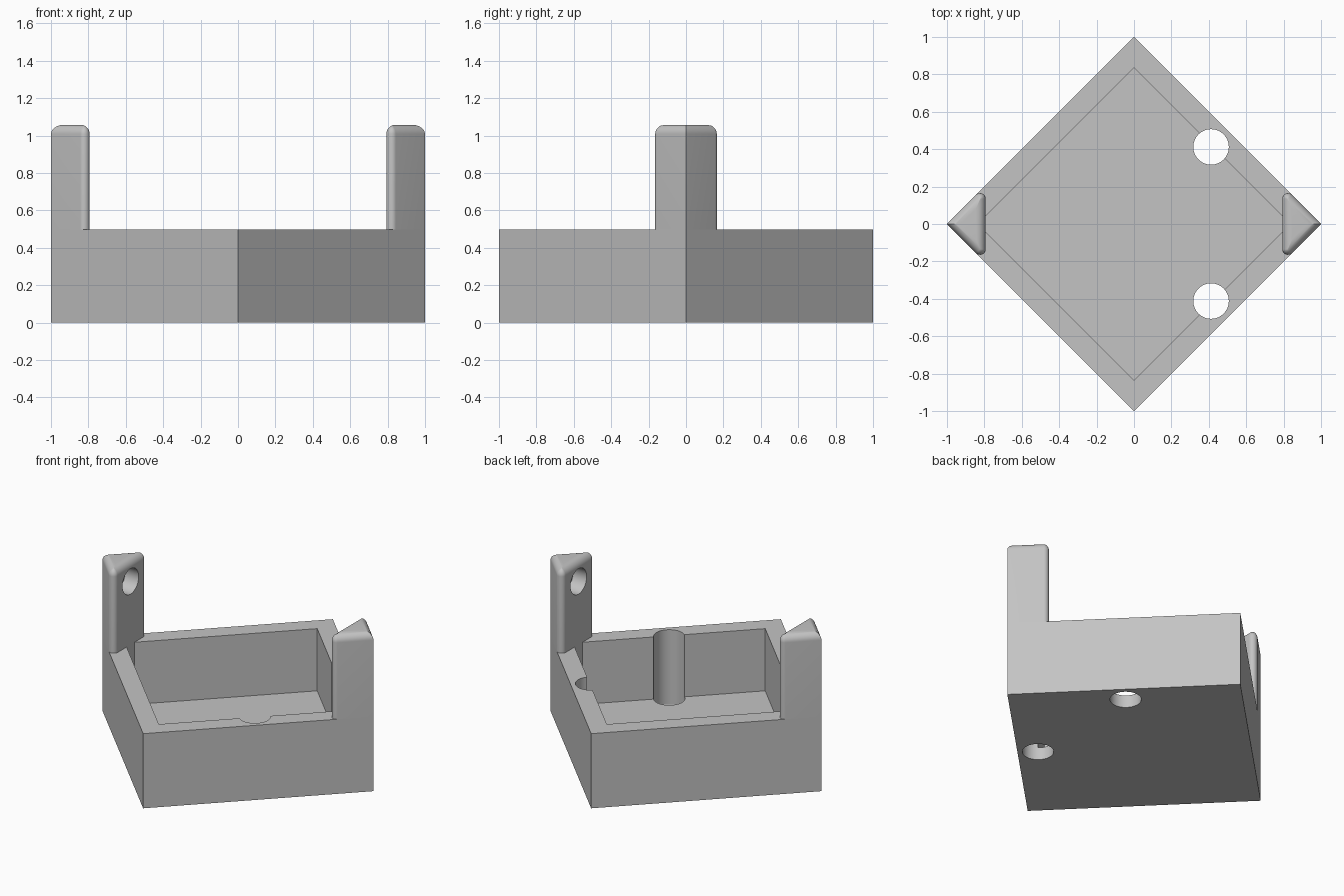
import bpy
import bmesh
from math import pi, sin, cos, tan, sqrt, radians

cube = bpy.data.objects.get("Cube")
if cube:
    bpy.data.objects.remove(cube, do_unlink=True)

RIM, FLOOR, TOP = 0.498, 0.083, 1.058    # heights
CAVITY = 0.835                           # half diagonal of the cavity
POST_X = 0.793                           # inner face of the posts
CORNER_R, TOP_R = 0.03, 0.05             # post fillets

grey = bpy.data.materials.new("grey plastic")
grey.use_nodes = True
colour = (0.55, 0.55, 0.55, 1)
grey.diffuse_color = colour
grey.node_tree.nodes["Principled BSDF"].inputs["Base Color"].default_value = colour


def loft(name, rings):
    """Closed solid through rings of equal length, listed bottom to top."""
    bm = bmesh.new()
    loops = [[bm.verts.new(p) for p in ring] for ring in rings]
    n = len(loops[0])
    for low, high in zip(loops, loops[1:]):
        for i in range(n):
            j = (i + 1) % n
            bm.faces.new((low[i], low[j], high[j], high[i]))
    bm.faces.new(loops[0][::-1])
    bm.faces.new(loops[-1])
    bmesh.ops.recalc_face_normals(bm, faces=bm.faces)
    mesh = bpy.data.meshes.new(name)
    bm.to_mesh(mesh)
    bm.free()
    mesh.materials.append(grey)
    obj = bpy.data.objects.new(name, mesh)
    bpy.context.collection.objects.link(obj)
    return obj


def prism(name, outline, z0, z1):
    return loft(name, [[(x, y, z) for x, y in outline] for z in (z0, z1)])


def circle(cx, cy, r, n=48):
    return [(cx + r * cos(2 * pi * i / n), cy + r * sin(2 * pi * i / n))
            for i in range(n)]


def cut(obj, cutter):
    """Subtract the cutter, then discard it."""
    cutter.hide_render = True
    mod = obj.modifiers.new("cut", 'BOOLEAN')
    mod.operation, mod.solver, mod.object = 'DIFFERENCE', 'EXACT', cutter
    bpy.ops.object.select_all(action='DESELECT')
    bpy.context.view_layer.objects.active = obj
    obj.select_set(True)
    bpy.ops.object.modifier_apply(modifier=mod.name)
    bpy.data.objects.remove(cutter, do_unlink=True)


def smooth(obj):
    bpy.ops.object.select_all(action='DESELECT')
    bpy.context.view_layer.objects.active = obj
    obj.select_set(True)
    bpy.ops.object.shade_smooth_by_angle(angle=radians(30))


def post_outline(inset):
    """Corner triangle moved inward by inset, its two inner corners rounded."""
    tip = 1 - sqrt(2) * inset
    x0 = POST_X + inset
    r = max(CORNER_R - inset, 0.001)
    cx, cy = x0 + r, tip - x0 - r / tan(pi / 8)
    steps = 12
    arc = [radians(45 + 135 * i / steps) for i in range(steps + 1)]
    upper = [(cx + r * cos(a), cy + r * sin(a)) for a in arc]
    return [(tip, 0)] + upper + [(x, -y) for x, y in reversed(upper)]


# Open box, with the cavity cut off flat beneath the posts
box = prism("box", [(1, 0), (0, 1), (-1, 0), (0, -1)], 0, RIM)
w = CAVITY - POST_X
cavity_outline = [(POST_X, -w), (POST_X, w), (0, CAVITY),
                  (-POST_X, w), (-POST_X, -w), (0, -CAVITY)]
cut(box, prism("cavity_cutter", cavity_outline, FLOOR, 1))

# Two vertical holes through the floor and the inside of the walls
for side in (-1, 1):
    cut(box, prism("hole_cutter", circle(0.412, side * 0.412, 0.095), -0.1, 1))
smooth(box)

# Corner posts with a rounded top and a blind socket facing inward
for name, s in (("left_post", 1), ("right_post", -1)):
    levels = [(0, RIM)]
    for i in range(11):
        a = i / 10 * pi / 2
        levels.append((TOP_R * (1 - cos(a)), TOP - TOP_R * (1 - sin(a))))
    post = loft(name, [[(s * x, s * y, z) for x, y in post_outline(d)]
                       for d, z in levels])
    socket = loft("socket_cutter", [[(s * x, y, z) for y, z in circle(0, 0.92, 0.085)]
                                    for x in (POST_X - 0.1, POST_X + 0.1)])
    cut(post, socket)
    smooth(post)
